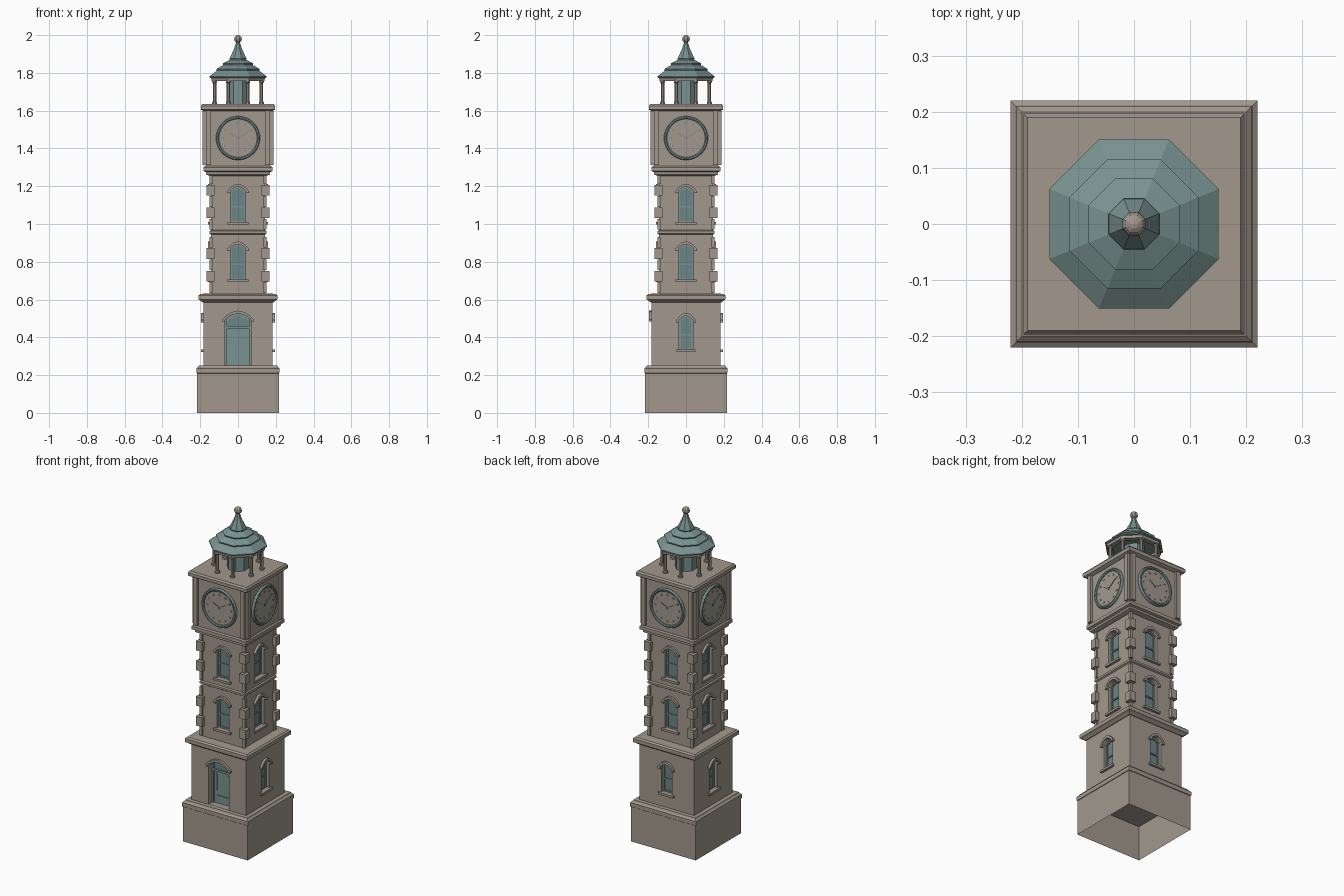
import bpy, bmesh
from math import pi, cos, sin, atan2
from mathutils import Matrix, Vector

cube = bpy.data.objects.get("Cube")
if cube:
    bpy.data.objects.remove(cube, do_unlink=True)


def material(name, rgb):
    m = bpy.data.materials.new(name)
    m.use_nodes = True
    m.diffuse_color = (*rgb, 1)
    node = m.node_tree.nodes["Principled BSDF"]
    node.inputs["Base Color"].default_value = (*rgb, 1)
    node.inputs["Roughness"].default_value = 0.8
    return m


STONE = material("warm stone", (0.36, 0.315, 0.265))
TEAL = material("weathered teal", (0.19, 0.29, 0.285))
GLASS = material("blue grey glass", (0.15, 0.235, 0.245))

parts = {}
SIDES = [Matrix.Rotation(k * pi / 2, 4, 'Z') for k in range(4)]


def part(name, mat):
    return parts.setdefault(name, (bmesh.new(), mat))[0]


def lathe(name, mat, profile, n, M=Matrix(), cap=True, ring=False):
    """Stack n-sided rings; each radius is measured to the flat side."""
    bm = part(name, mat)
    rings = []
    for r, z in profile:
        R = r / cos(pi / n)
        angles = [(i + 0.5) * 2 * pi / n for i in range(n)]
        rings.append([bm.verts.new(M @ Vector((R * cos(a), R * sin(a), z))) for a in angles])
    pairs = list(zip(rings, rings[1:]))
    if ring:
        pairs.append((rings[-1], rings[0]))
    else:
        bm.faces.new(rings[-1])
        if cap:
            bm.faces.new(rings[0][::-1])
    for a, b in pairs:
        for i in range(n):
            j = (i + 1) % n
            bm.faces.new((a[i], a[j], b[j], b[i]))


def prism(name, mat, outline, d0, d1, M):
    """Extrude a (sideways, height) outline outward from d0 to d1 on one side."""
    bm = part(name, mat)
    a = [bm.verts.new(M @ Vector((u, -d0, z))) for u, z in outline]
    b = [bm.verts.new(M @ Vector((u, -d1, z))) for u, z in outline]
    bm.faces.new(a)
    bm.faces.new(b[::-1])
    for i in range(len(a)):
        j = (i + 1) % len(a)
        bm.faces.new((a[i], a[j], b[j], b[i]))


def rect(u0, u1, z0, z1):
    return [(u0, z0), (u1, z0), (u1, z1), (u0, z1)]


def arc(w, z, rise, steps=8):
    us = [w * (2 * i / steps - 1) for i in range(steps + 1)]
    return [(u, z + rise * (1 - (u / w) ** 2)) for u in us]


def opening(w, z0, spring, rise):
    return [(w, z0), (-w, z0)] + arc(w, spring, rise)


def hood(M, w, spring, rise, face):
    band = arc(w, spring, rise) + arc(w + 0.015, spring, rise + 0.016)[::-1]
    prism("hood_moulds", STONE, band, face - 0.004, face + 0.014, M)
    for s in (-1, 1):
        ear = rect(s * (w + 0.008) - 0.008, s * (w + 0.008) + 0.008, spring - 0.012, spring)
        prism("hood_moulds", STONE, ear, face - 0.004, face + 0.014, M)


def window(M, cutter, w, z0, top, face):
    rise, depth = 0.022, 0.025
    spring, back = top - rise, face - depth
    hole = opening(w, z0, spring, rise)
    prism(cutter, STONE, hole, back, face + 0.05, M)
    prism("window_glass", GLASS, hole, back - 0.003, back + 0.003, M)
    # sash frame and glazing bars
    mid = (z0 + spring) / 2
    for box in (rect(-w, -w + 0.009, z0, spring), rect(w - 0.009, w, z0, spring),
                rect(-w, w, z0, z0 + 0.009), rect(-w, w, mid - 0.004, mid + 0.004)):
        prism("window_sashes", TEAL, box, back, back + 0.009, M)
    head = arc(w, spring, rise) + arc(w, spring - 0.009, rise)[::-1]
    prism("window_sashes", TEAL, head, back, back + 0.009, M)
    prism("window_sills", STONE, rect(-w - 0.015, w + 0.015, z0 - 0.013, z0),
          face - 0.004, face + 0.014, M)
    hood(M, w, spring, rise, face)


# base, hollow underneath, with a stepped cap
lathe("base", STONE, [(0.217, 0), (0.217, 0.21)], 4, cap=False)
lathe("base_cap", STONE, [(0.215, 0.208), (0.22, 0.212), (0.22, 0.236), (0.212, 0.242),
                          (0.208, 0.25)], 4)

# shafts
LOW, MID = 0.183, 0.144
lathe("lower_shaft", STONE, [(LOW, 0.249), (LOW, 0.6)], 4)
lathe("lower_cornice", STONE, [(0.187, 0.585), (0.2, 0.595), (0.209, 0.6), (0.209, 0.622),
                               (0.2, 0.63), (0.16, 0.632)], 4)
lathe("middle_shaft", STONE, [(MID, 0.63), (MID, 1.265)], 4)
lathe("belt_course", STONE, [(0.144, 0.945), (0.152, 0.95), (0.152, 0.962), (0.144, 0.967)], 4)

# corner stones, alternately large and small
for M in SIDES:
    for start in (0.635, 0.97):
        for i in range(5):
            z = start + i * 0.06
            inner, outer = ((0.135, 0.152), (0.125, 0.166))[i % 2]
            prism("corner_stones", STONE, rect(inner, outer, z + 0.001, z + 0.057),
                  inner, outer, M)

# windows on every side, door at the front
for k, M in enumerate(SIDES):
    for z in (0.705, 1.01):
        window(M, "middle_cutter", 0.041, z, z + 0.187, MID)
    if k:
        window(M, "lower_cutter", 0.036, 0.335, 0.513, LOW)

F = SIDES[0]
DW, back = 0.068, LOW - 0.045
doorway = opening(DW, 0.25, 0.495, 0.03)
prism("lower_cutter", STONE, opening(DW, 0.251, 0.495, 0.03), back, LOW + 0.05, F)
prism("door", TEAL, doorway, back - 0.003, back + 0.003, F)
hood(F, DW, 0.495, 0.03, LOW)
prism("fanlight", GLASS, opening(DW - 0.012, 0.46, 0.485, 0.028), back, back + 0.005, F)
for box in (rect(-DW, DW, 0.445, 0.457), rect(-DW, -DW + 0.01, 0.25, 0.5),
            rect(DW - 0.01, DW, 0.25, 0.5)):
    prism("door_frame", TEAL, box, back, back + 0.012, F)
for box in (rect(-0.045, -0.037, 0.33, 0.43), rect(0.037, 0.045, 0.33, 0.43),
            rect(-0.042, 0.042, 0.26, 0.3)):
    prism("door_panels", TEAL, box, back, back + 0.008, F)

# clock chamber
BOX = 0.173
lathe("chamber_cornice", STONE, [(0.15, 1.255), (0.17, 1.262), (0.17, 1.275), (0.183, 1.28),
                                 (0.183, 1.3), (0.175, 1.306)], 4)
lathe("clock_chamber", STONE, [(BOX, 1.3), (BOX, 1.605)], 4)
lathe("chamber_roof", STONE, [(0.178, 1.597), (0.195, 1.605), (0.197, 1.61), (0.197, 1.625),
                              (0.19, 1.635)], 4)
CZ = 1.455
for M in SIDES:
    for s in (-1, 1):
        u = s * 0.157
        prism("pilasters", STONE, rect(u - 0.013, u + 0.013, 1.312, 1.6), BOX - 0.005, 0.187, M)
    dial = M @ Matrix.Translation((0, -BOX, CZ)) @ Matrix.Rotation(pi / 2, 4, 'X')
    lathe("clock_faces", STONE, [(0.105, -0.003), (0.105, 0.006)], 32, dial)
    lathe("clock_rims", TEAL, [(0.1, -0.003), (0.1, 0.01), (0.105, 0.014), (0.112, 0.014),
                               (0.116, 0.008), (0.116, -0.003)], 32, dial, ring=True)
    lathe("clock_hubs", TEAL, [(0.006, 0.005), (0.006, 0.011)], 8, dial)
    for i in range(12):
        a = i * pi / 6
        mark = dial @ Matrix.Translation((0.08 * cos(a), 0.08 * sin(a), 0))
        lathe("hour_marks", TEAL, [(0.005, 0.005), (0.005, 0.009)], 6, mark)
    for u, v in ((-0.042, 0.027), (0.062, 0.038)):
        along, side = Vector((u, v)), Vector((-v, u)).normalized() * 0.0028
        hand = [side, -side, along - side * 0.5, along + side * 0.5]
        prism("clock_hands", TEAL, [(p.x, CZ + p.y) for p in hand],
              BOX + 0.005, BOX + 0.0095, M)

# open lantern with posts
lathe("lantern_core", TEAL, [(0.056, 1.633), (0.056, 1.78)], 8)
for i in range(8):
    a = (i + 0.5) * pi / 4
    post = Matrix.Translation((0.134 * cos(a), 0.134 * sin(a), 0))
    lathe("lantern_posts", STONE, [(0.013, 1.633), (0.013, 1.645), (0.009, 1.65), (0.009, 1.745),
                                   (0.013, 1.75), (0.013, 1.76)], 8, post)
lathe("lantern_beam", STONE, [(0.112, 1.757), (0.14, 1.757), (0.143, 1.775), (0.112, 1.775)],
      8, ring=True)

# stepped roof, spire and finial
lathe("lantern_roof", TEAL, [(0.143, 1.772), (0.151, 1.775), (0.151, 1.782), (0.112, 1.812),
                             (0.115, 1.82), (0.078, 1.842), (0.081, 1.85), (0.043, 1.869),
                             (0.045, 1.875), (0.022, 1.925), (0.006, 1.975)], 8)
ball = [(0.0205 * sin(pi * t / 8), 1.9795 - 0.0205 * cos(pi * t / 8)) for t in range(1, 8)]
lathe("finial", STONE, [(0.001, 1.959)] + ball + [(0.001, 2.0)], 8)

# turn every part into an object
made = {}
for name, (bm, mat) in parts.items():
    bmesh.ops.recalc_face_normals(bm, faces=bm.faces)
    mesh = bpy.data.meshes.new(name)
    bm.to_mesh(mesh)
    bm.free()
    mesh.materials.append(mat)
    made[name] = bpy.data.objects.new(name, mesh)
    bpy.context.scene.collection.objects.link(made[name])

# cut the window and door recesses
for level in ("lower", "middle"):
    shaft, cutter = made[level + "_shaft"], made[level + "_cutter"]
    mod = shaft.modifiers.new("recesses", 'BOOLEAN')
    mod.operation, mod.solver, mod.object = 'DIFFERENCE', 'EXACT', cutter
    bpy.context.view_layer.objects.active = shaft
    bpy.ops.object.modifier_apply(modifier=mod.name)
    bpy.data.objects.remove(cutter, do_unlink=True)
